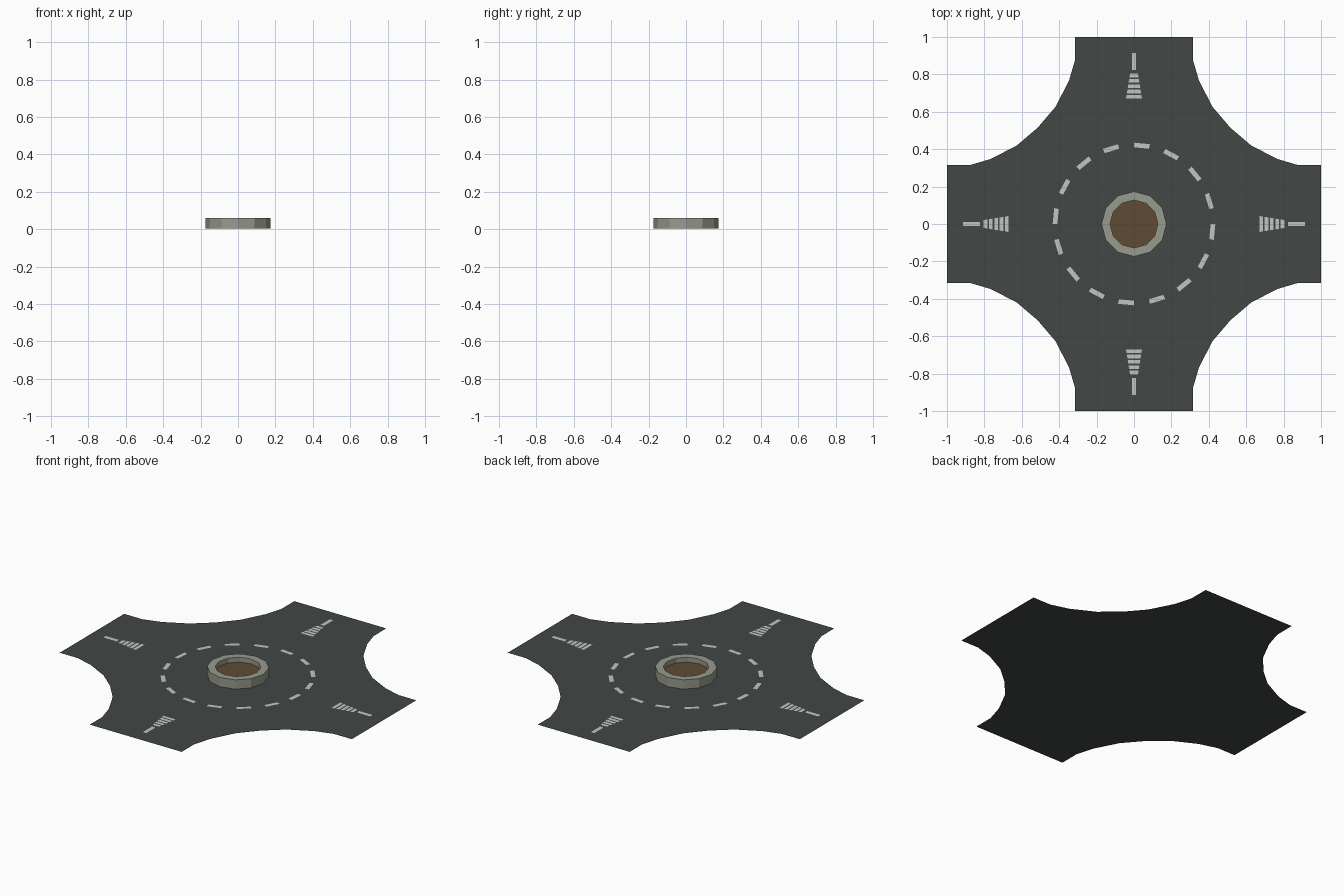
import bpy, bmesh, math
from mathutils import Vector, Matrix

if "Cube" in bpy.data.objects:
    bpy.data.objects.remove(bpy.data.objects["Cube"])


def material(name, rgb):
    m = bpy.data.materials.new(name)
    m.diffuse_color = (*rgb, 1)
    m.use_nodes = True
    m.node_tree.nodes["Principled BSDF"].inputs["Base Color"].default_value = m.diffuse_color
    return m


ASPHALT = material("asphalt grey", (0.054, 0.065, 0.063))
WHITE = material("road paint white", (0.53, 0.56, 0.55))
STONE = material("kerb stone", (0.31, 0.325, 0.27))
SOIL = material("soil brown", (0.115, 0.070, 0.034))


def mesh_object(name, polys, mat):
    """Flat-shaded object from a list of polygons (each a list of 3D points)."""
    bm = bmesh.new()
    for pts in polys:
        bm.faces.new([bm.verts.new(p) for p in pts])
    bmesh.ops.remove_doubles(bm, verts=bm.verts, dist=1e-5)
    me = bpy.data.meshes.new(name)
    bm.to_mesh(me)
    bm.free()
    me.materials.append(mat)
    ob = bpy.data.objects.new(name, me)
    bpy.context.collection.objects.link(ob)
    return ob


def polar(r, a, z):
    return Vector((r * math.cos(a), r * math.sin(a), z))


# road surface: one curved corner, turned four times
half = [(0.315, 0.877), (0.348, 0.765), (0.42, 0.626)]
corner = [(1.0, 0.315)] + [(y, x) for x, y in half] + [(0.515, 0.515)] \
    + half[::-1] + [(0.315, 1.0)]
outline = []
for k in range(4):
    turn = Matrix.Rotation(k * math.pi / 2, 3, 'Z')
    outline += [turn @ Vector((x, y, 0)) for x, y in corner]
mesh_object("road_surface", [outline], ASPHALT)

# dashed lane circle
Z = 0.002
step = math.tau / 32
dashes = []
for i in range(16):
    a0, a1 = (2 * i - 1) * step, 2 * i * step
    dashes.append([polar(0.41, a0, Z), polar(0.435, a0, Z),
                   polar(0.435, a1, Z), polar(0.41, a1, Z)])
mesh_object("lane_circle_dashes", dashes, WHITE)

# tapering bars and a short line on each arm


def slab(x0, x1, w0, w1):
    return [Vector((x0, -w0, Z)), Vector((x1, -w1, Z)),
            Vector((x1, w1, Z)), Vector((x0, w0, Z))]


def taper(x):
    return 0.043 - (x - 0.67) / 0.135 * 0.022


marks = [slab(0.823, 0.914, 0.012, 0.012)]
for i in range(5):
    x0 = 0.67 + 0.0285 * i
    marks.append(slab(x0, x0 + 0.0195, taper(x0), taper(x0 + 0.0195)))
for k, side in enumerate(("right", "back", "left", "front")):
    turn = Matrix.Rotation(k * math.pi / 2, 3, 'Z')
    mesh_object(side + "_arm_markings",
                [[turn @ p for p in poly] for poly in marks], WHITE)

# central island: twelve-sided kerb ring with sunken soil
N = 12
profile = [(0.174, 0.003), (0.174, 0.060), (0.128, 0.060), (0.128, 0.028)]
kerb = []
for i in range(N):
    a0, a1 = i * math.tau / N, (i + 1) * math.tau / N
    for (r0, z0), (r1, z1) in zip(profile, profile[1:]):
        kerb.append([polar(r0, a0, z0), polar(r0, a1, z0),
                     polar(r1, a1, z1), polar(r1, a0, z1)])
mesh_object("island_kerb", kerb, STONE)
mesh_object("island_soil",
            [[polar(0.128, i * math.tau / N, 0.030) for i in range(N)]], SOIL)
